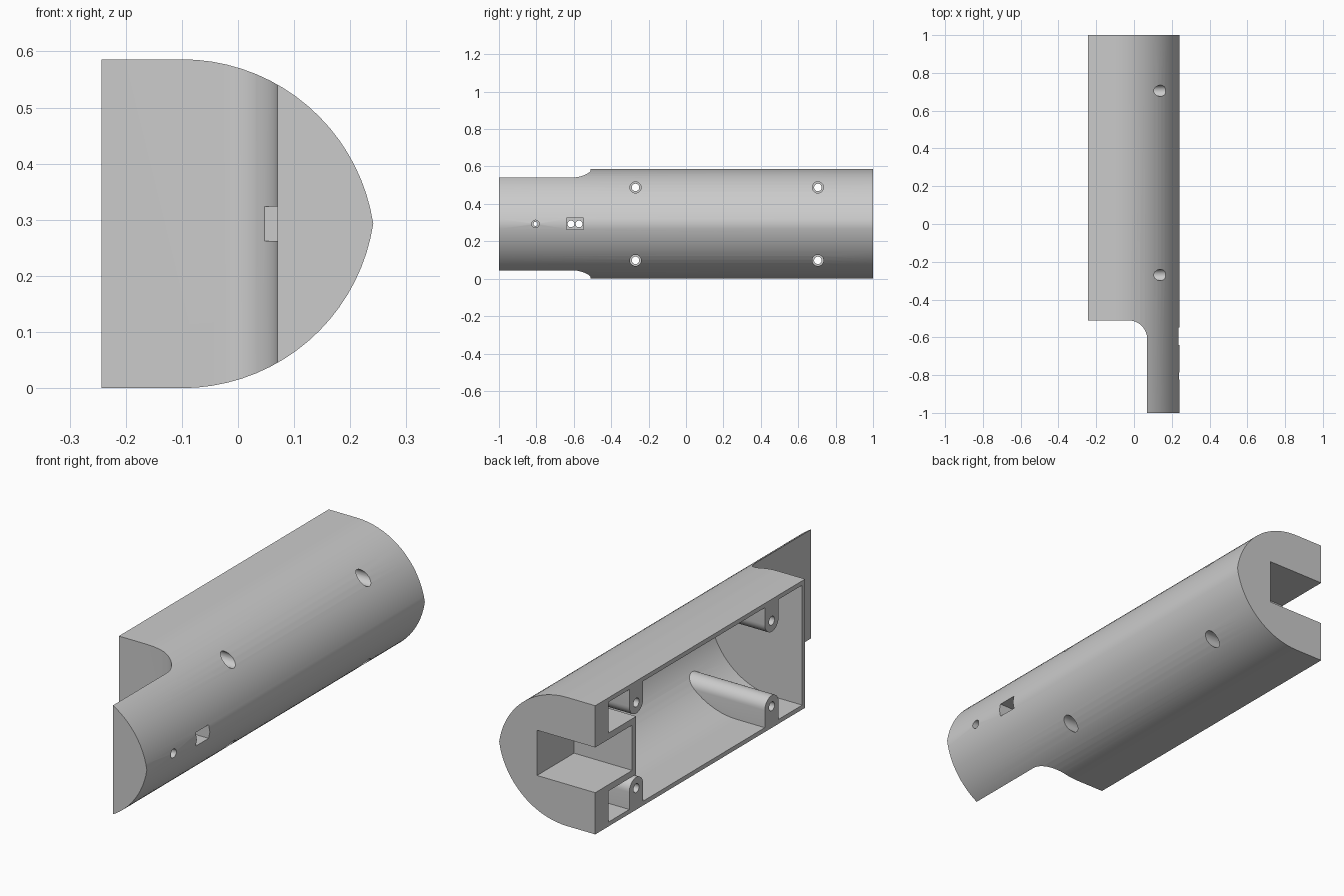
import bpy, bmesh, math
from math import sin, cos, pi
from mathutils import Vector

old = bpy.data.objects.get("Cube")
if old:
    bpy.data.objects.remove(old, do_unlink=True)

MID = 0.293          # height of the symmetry plane
FLAT = -0.243        # open flat side
RIM = 0.345          # radius of each half of the rounded side

grey = bpy.data.materials.new("plain_grey")
grey.use_nodes = True
grey.diffuse_color = (0.6, 0.6, 0.6, 1)
grey.node_tree.nodes["Principled BSDF"].inputs["Base Color"].default_value = (0.6, 0.6, 0.6, 1)


def prism(name, points, sweep):
    """Extrude a closed loop of 3D points along a vector."""
    bm = bmesh.new()
    face = bm.faces.new([bm.verts.new(p) for p in points])
    top = bmesh.ops.extrude_face_region(bm, geom=[face])["geom"]
    moved = [g for g in top if isinstance(g, bmesh.types.BMVert)]
    bmesh.ops.translate(bm, verts=moved, vec=Vector(sweep))
    bmesh.ops.recalc_face_normals(bm, faces=bm.faces)
    mesh = bpy.data.meshes.new(name)
    bm.to_mesh(mesh)
    bm.free()
    mesh.materials.append(grey)
    obj = bpy.data.objects.new(name, mesh)
    bpy.context.collection.objects.link(obj)
    return obj


def box(name, x, y, z):
    loop = [(x[0], y[0], z[0]), (x[0], y[1], z[0]), (x[0], y[1], z[1]), (x[0], y[0], z[1])]
    return prism(name, loop, (x[1] - x[0], 0, 0))


def rod(name, y, z, radius, x0, x1, sides=32):
    ring = [2 * pi * i / sides for i in range(sides)]
    loop = [(x0, y + radius * cos(a), z + radius * sin(a)) for a in ring]
    return prism(name, loop, (x1 - x0, 0, 0))


def cut(target, tool):
    """Subtract a tool from a target and discard the tool."""
    mod = target.modifiers.new("cut", "BOOLEAN")
    mod.operation = "DIFFERENCE"
    mod.solver = "EXACT"
    mod.object = tool
    bpy.context.view_layer.update()
    graph = bpy.context.evaluated_depsgraph_get()
    mesh = bpy.data.meshes.new_from_object(target.evaluated_get(graph))
    target.modifiers.clear()
    target.data = mesh
    bpy.data.objects.remove(tool, do_unlink=True)


def section(radius, x_flat, y, steps=18):
    """Half-pointed section: two arcs meeting on the symmetry plane."""
    drop = RIM - MID
    end = math.acos(drop / radius)
    arc = [(radius * sin(end * i / steps), radius * cos(end * i / steps) - drop)
           for i in range(steps + 1)]
    upper = [(-0.1 + x, y, MID + h) for x, h in arc]
    lower = [(x, y, 2 * MID - z) for x, y, z in reversed(upper[:-1])]
    half = upper[0][2] - MID
    return [(x_flat, y, MID + half)] + upper + lower + [(x_flat, y, MID - half)]


# Outer body
body = prism("housing_shell", section(RIM, FLAT, -1), (0, 2, 0))

# Front relief that leaves the thin tongue, with a rounded inside corner
corner = [(-0.03 + 0.1 * cos(a), -0.61 + 0.1 * sin(a)) for a in [pi / 2 * i / 12 for i in range(13)]]
outline = [(-0.4, -1.1), (0.07, -1.1)] + corner + [(-0.4, -0.51)]
cut(body, prism("front_relief", [(x, y, -0.1) for x, y in outline], (0, 0, 0.8)))

# Cavity, keeping the screw posts and the socket box standing
cavity = prism("cavity", section(RIM - 0.02, -0.3, -0.489), (0, 0.489 + 0.906, 0))
SCREWS = [(y, side) for y in (-0.27, 0.705) for side in (-1, 1)]
for y, side in SCREWS:
    arch = [pi * i / 16 for i in range(17)]
    loop = [(-0.4, y + 0.05 * cos(a), MID + side * (0.195 - 0.05 * sin(a))) for a in arch]
    loop += [(-0.4, y - 0.05, MID + side * 0.35), (-0.4, y + 0.05, MID + side * 0.35)]
    cut(cavity, prism("screw_post", loop, (0.8, 0, 0)))
cut(cavity, box("socket_box", (-0.4, 0.08), (0.705, 1.1), (MID - 0.132, MID + 0.132)))
cut(body, cavity)

# Socket slot through the back end
cut(body, box("socket_slot", (-0.4, 0.05), (0.734, 1.1), (MID - 0.103, MID + 0.103)))

# Stepped screw holes
for y, side in SCREWS:
    z = MID + side * 0.195
    cut(body, rod("screw_hole", y, z, 0.02, -0.4, 0.4))
    cut(body, rod("screw_head_recess", y, z, 0.03, 0.0, 0.4))

# Small stepped hole in the tongue
cut(body, rod("pin_hole", -0.805, MID, 0.011, -0.1, 0.4, 24))
cut(body, rod("pin_recess", -0.805, MID, 0.02, 0.15, 0.4, 24))

# Switch window: outer and inner pockets with a drilled floor between them
span_y, span_z = (-0.64, -0.547), (MID - 0.031, MID + 0.031)
cut(body, box("window_outer", (0.15, 0.4), span_y, span_z))
cut(body, box("window_inner", (0.04, 0.12), span_y, span_z))
for y in (-0.615, -0.572):
    cut(body, rod("window_hole", y, MID, 0.018, 0.03, 0.2, 24))
cut(body, box("window_back_opening", (-0.01, 0.05), (-0.64, -0.56), span_z))

# Smooth curved walls, sharp edges
bpy.ops.object.select_all(action="DESELECT")
body.select_set(True)
bpy.context.view_layer.objects.active = body
bpy.ops.object.shade_smooth_by_angle(angle=math.radians(25))
